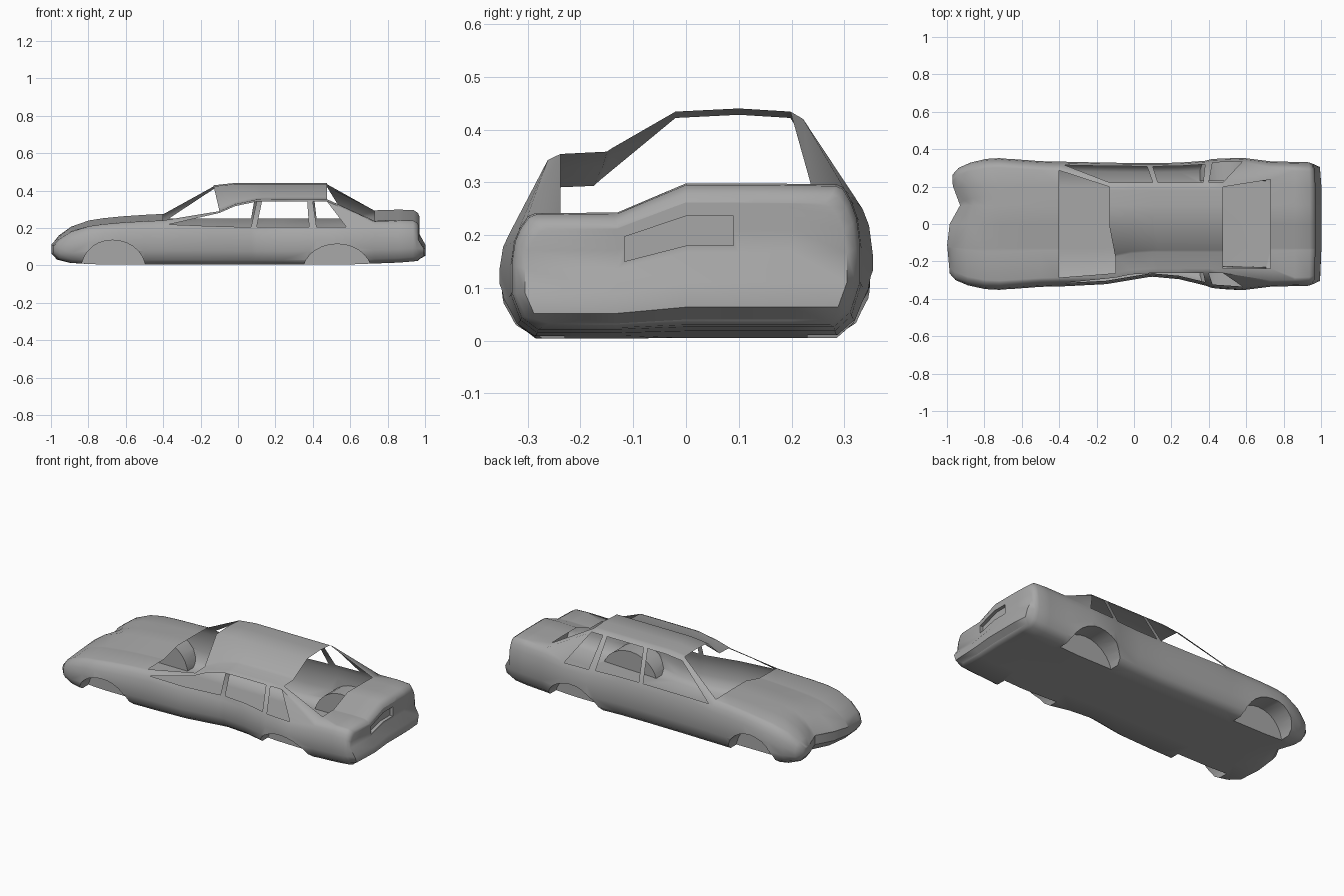
import bpy, bmesh, math
from mathutils import Matrix

if "Cube" in bpy.data.objects:
    bpy.data.objects.remove(bpy.data.objects["Cube"])

# section tables: decks = (x, half width, underside z, top z)
NOSE = [(-1.0, .265, .07, .125), (-.97, .30, .035, .16), (-.9, .328, .015, .207),
        (-.8, .348, .008, .24), (-.72, .352, .005, .252), (-.62, .345, .005, .262),
        (-.5, .336, .005, .27), (-.4, .333, .005, .275)]
TAIL = [(.73, .335, .012, .294), (.86, .332, .018, .298), (.94, .33, .026, .295),
        (.962, .322, .03, .28), (.97, .305, .04, .262)]
# cabin = (x at belt, x at roof, half width, opening between this and the next section)
CABIN = [(-.37, -.13, .333, True), (-.15, -.02, .328, True), (.07, .1, .326, False), (.1, .128, .326, True),
         (.24, .25, .328, True), (.38, .37, .338, False), (.42, .4, .348, True), (.58, .475, .354, False)]


def ring(xl, xt, w, zb, belt, upper):
    h = belt - zb
    half = [(xl, 0, zb), (xl, .85 * w, zb), (xl, .945 * w, zb + .12 * h), (xl, w, zb + .36 * h),
            (xl, w, zb + .65 * h), (xl, .98 * w, zb + .87 * h), (xl, .945 * w, belt)]
    half += [(xt, y, z) for y, z in upper]
    if xl > .965:                       # rear bumper bulge
        for i in (2, 3):
            half[i] = (xl + .032, half[i][1], half[i][2])
    return half + [(x, -y, z) for x, y, z in half[9:0:-1]]


def deck(x, w, zb, zt):
    belt = zb + (zt - zb) * .88
    inner = .71 if x == .73 else .86    # rear glass is narrower than the windscreen
    return ring(x, x, w, zb, belt, [(.9 * w, zt - .008), (inner * w, zt - .002), (.42 * w, zt), (0, zt)])


def cabin(xl, xt, w, _):
    drop = .012 if xt < -.1 else 0
    return ring(xl, xt, w, .005, .25, [(.242, .42 - drop), (.218, .434 - drop), (.12, .44 - drop), (0, .434 - drop)])


def mesh_object(name, bm):
    me = bpy.data.meshes.new(name)
    bm.to_mesh(me)
    bm.free()
    ob = bpy.data.objects.new(name, me)
    bpy.context.collection.objects.link(ob)
    return ob


# closed body loft, with glass openings tagged by material index
rings = [deck(*s) for s in NOSE] + [cabin(*s) for s in CABIN] + [deck(*s) for s in TAIL]
n, first = 20, len(NOSE)
last = first + len(CABIN) - 1
bm = bmesh.new()
rv = [[bm.verts.new(p) for p in r] for r in rings]
for j in range(len(rv) - 1):
    a, b = rv[j], rv[j + 1]
    for k in range(n):
        f = bm.faces.new((a[k], a[(k + 1) % n], b[(k + 1) % n], b[k]))
        m = min(k, n - 1 - k)
        side = m == 6 and first <= j <= last and CABIN[j - first][3]
        screen = m >= 8 and j in (first - 1, last)
        f.material_index = int(side or screen)
for r in (rv[0], rv[-1]):
    for i in range(10):
        loop = []
        for q in (i, i + 1, n - i - 1, (n - i) % n):
            if r[q] not in loop:
                loop.append(r[q])
        bm.faces.new(loop)
bmesh.ops.recalc_face_normals(bm, faces=bm.faces)
body = mesh_object("car_body", bm)
paint = bpy.data.materials.new("dark_grey_paint")
paint.diffuse_color = (.39, .39, .39, 1)
paint.use_nodes = True
paint.node_tree.nodes["Principled BSDF"].inputs["Base Color"].default_value = paint.diffuse_color
opening = bpy.data.materials.new("opening")
for m in (paint, opening):
    body.data.materials.append(m)

# cutters: wheel wells and number plate recess
cutters = []
for cx, r, cz in ((-.67, .175, -.022), (.53, .185, -.045)):
    for s in (-1, 1):
        bm = bmesh.new()
        mat = Matrix.Translation((cx, s * .36, cz)) @ Matrix.Rotation(math.pi / 2, 4, 'X')
        bmesh.ops.create_cone(bm, cap_ends=True, segments=28, radius1=r, radius2=r, depth=.26, matrix=mat)
        cutters.append(mesh_object("wheel_well_cutter", bm))
bm = bmesh.new()
bmesh.ops.create_cube(bm, size=1, matrix=Matrix.Translation((1.0, -.013, .208)) @ Matrix.Diagonal((.1, .207, .056, 1)))
cutters.append(mesh_object("plate_recess_cutter", bm))
for c in cutters:
    c.hide_render = True
    mod = body.modifiers.new("cut", 'BOOLEAN')
    mod.operation = 'DIFFERENCE'
    mod.solver = 'EXACT'
    mod.object = c
dg = bpy.context.evaluated_depsgraph_get()
baked = bpy.data.meshes.new_from_object(body.evaluated_get(dg))
body.modifiers.clear()
body.data = baked
for c in cutters:
    bpy.data.objects.remove(c)

# open the windows
bm = bmesh.new()
bm.from_mesh(baked)
bmesh.ops.delete(bm, geom=[f for f in bm.faces if f.material_index == 1], context='FACES')
for f in bm.faces:
    f.material_index = 0
for y in (.2, .1, 0, -.13):
    bmesh.ops.bisect_plane(bm, geom=bm.verts[:] + bm.edges[:] + bm.faces[:], dist=1e-5,
                           plane_co=(0, y, 0), plane_no=(0, 1, 0))


def bump(v, centre, width):
    return math.exp(-((v - centre) / width) ** 2)


# crash damage: crushed near side, dented doors, pushed-in nose
for v in bm.verts:
    x, y, z = v.co
    t = min(1, max(0, -y / .13))
    k = .12 + .065 * min(1, max(0, (x + .4) / .4))
    if z > .3:
        k += .15 * bump(x, -.13, .12)
        v.co.y -= .02 + .025 * t * bump(x, -.13, .1)
        v.co.x += .03 * t * bump(x, -.13, .08)
    v.co.z = z * (1 - k * t)
    if y < -.1 and z < .3:
        v.co.y += .045 * bump(x, .13, .2) * min(1, (-y - .1) / .15)
    if x < -.75:
        f = (-.75 - x) / .25
        v.co.x += f * (.07 * bump(y, .1, .08) + .03 * max(0, (abs(y) - .1) / .2) * (1.2 if y > 0 else .6))
    if x > .9:
        v.co.x -= .25 * max(0, abs(y) - .2) ** 1.5 * (x - .9) / .1
bmesh.ops.recalc_face_normals(bm, faces=bm.faces)
bm.to_mesh(baked)
bm.free()
baked.materials.clear()
baked.materials.append(paint)
bpy.data.materials.remove(opening)

bpy.ops.object.select_all(action='DESELECT')
body.select_set(True)
bpy.context.view_layer.objects.active = body
bpy.ops.object.shade_smooth_by_angle(angle=math.radians(48))
